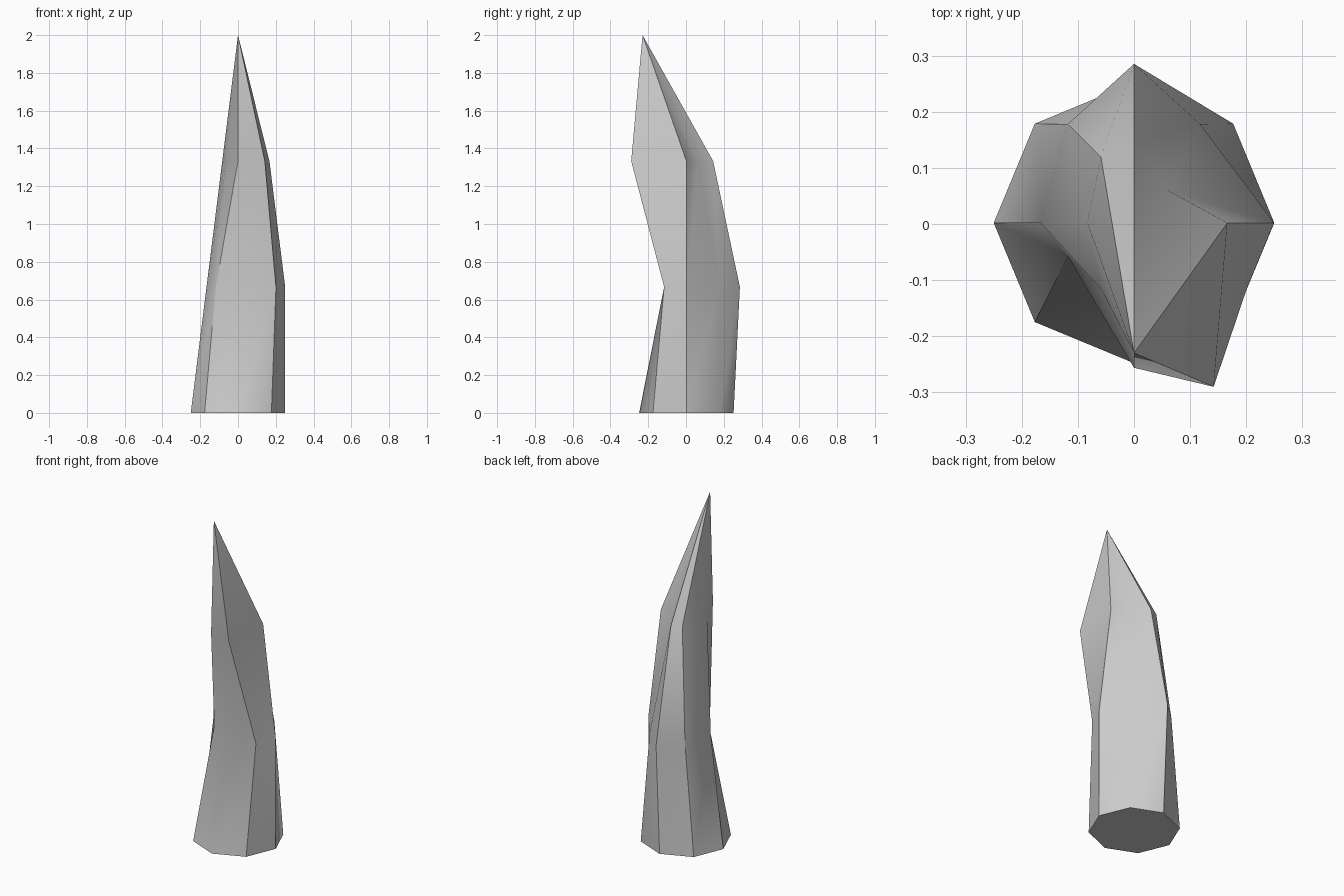
import bpy, bmesh, math

if "Cube" in bpy.data.objects:
    bpy.data.objects.remove(bpy.data.objects["Cube"])

SIDES, R, STEP = 8, 0.25, 0.0583
# per-vertex y shift (in steps) and x shift that bend each tapered ring
Y_SHIFT = [[0] * 8,
           [0, 1, 2, 1, 0, 1, 1, 0],
           [0, 0, 1, 1, 0, -1, -3, -4]]
X_SHIFT = [0, 0.083, 0.083]

bm = bmesh.new()

# three octagonal rings tapering upward
rings = []
for k in range(3):
    r = R * (1 - k / 3)
    ring = []
    for i in range(SIDES):
        a = math.tau * i / SIDES
        x = r * math.cos(a) + (X_SHIFT[k] if i in (0, 7) else 0)
        y = r * math.sin(a) + Y_SHIFT[k][i] * STEP + 0.002
        ring.append(bm.verts.new((x, y, k * 2 / 3)))
    rings.append(ring)
tip = bm.verts.new((0, -0.23, 2))

# side triangles, tip fan and base cap
for i in range(SIDES):
    j = (i + 1) % SIDES
    for lo, hi in zip(rings, rings[1:]):
        bm.faces.new((lo[i], lo[j], hi[j]))
        bm.faces.new((lo[i], hi[j], hi[i]))
    bm.faces.new((rings[2][i], rings[2][j], tip))
bm.faces.new(rings[0][::-1])

mesh = bpy.data.meshes.new("curved_spike")
bm.to_mesh(mesh)
bm.free()
spike = bpy.data.objects.new("curved_spike", mesh)
bpy.context.collection.objects.link(spike)

bpy.context.view_layer.objects.active = spike
spike.select_set(True)
bpy.ops.object.shade_smooth_by_angle(angle=math.radians(30))
